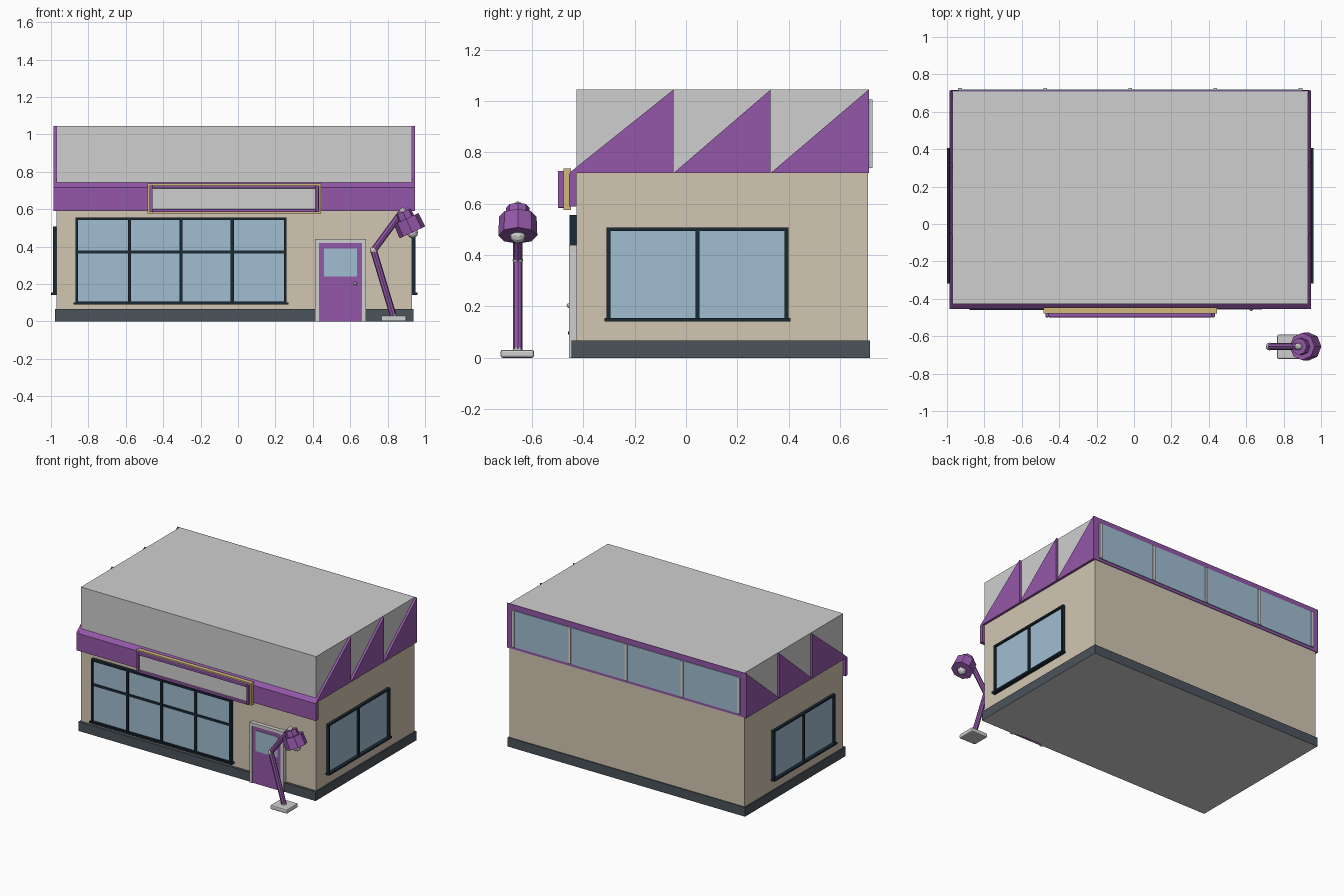
import bpy, bmesh, math
from mathutils import Vector

cube = bpy.data.objects.get("Cube")
if cube:
    bpy.data.objects.remove(cube, do_unlink=True)


def material(name, r, g, b):
    m = bpy.data.materials.new(name)
    m.use_nodes = True
    col = [(c / 255) ** 2.2 for c in (r, g, b)] + [1]
    m.diffuse_color = col
    m.node_tree.nodes["Principled BSDF"].inputs["Base Color"].default_value = col
    return m


PURPLE = material("purple", 146, 88, 167)
BEIGE = material("beige", 209, 197, 176)
GRAY = material("light gray", 206, 206, 206)
GLASS = material("window blue", 159, 188, 207)
SLATE = material("slate", 76, 84, 91)
DARK = material("dark frame", 33, 46, 56)
GOLD = material("pale gold", 207, 185, 125)


def finish(name, bm, mat):
    bmesh.ops.recalc_face_normals(bm, faces=bm.faces)
    mesh = bpy.data.meshes.new(name)
    bm.to_mesh(mesh)
    bm.free()
    mesh.materials.append(mat)
    ob = bpy.data.objects.new(name, mesh)
    bpy.context.collection.objects.link(ob)
    return ob


def boxes(name, mat, *spans, bevel=0):
    """Boxes given as (x0, x1, y0, y1, z0, z1), joined in one object."""
    bm = bmesh.new()
    for x0, x1, y0, y1, z0, z1 in spans:
        made = bmesh.ops.create_cube(bm, size=1)
        for v in made["verts"]:
            v.co = ((x0 + x1) / 2 + v.co.x * (x1 - x0),
                    (y0 + y1) / 2 + v.co.y * (y1 - y0),
                    (z0 + z1) / 2 + v.co.z * (z1 - z0))
    ob = finish(name, bm, mat)
    if bevel:
        mod = ob.modifiers.new("bevel", "BEVEL")
        mod.width, mod.segments = bevel, 2
    return ob


def extrude_x(name, mat, profiles, x0, x1):
    """Prisms with (y, z) profiles, running along x."""
    bm = bmesh.new()
    for points in profiles:
        face = bm.faces.new([bm.verts.new((x0, y, z)) for y, z in points])
        out = bmesh.ops.extrude_face_region(bm, geom=[face])
        for v in out["geom"]:
            if isinstance(v, bmesh.types.BMVert):
                v.co.x = x1
    return finish(name, bm, mat)


def tube(name, mat, a, b, r1, r2, sides=8):
    a, b = Vector(a), Vector(b)
    bm = bmesh.new()
    bmesh.ops.create_cone(bm, cap_ends=True, segments=sides, radius1=r1,
                          radius2=r2, depth=(b - a).length)
    bmesh.ops.rotate(bm, verts=bm.verts, cent=(0, 0, 0),
                     matrix=(b - a).to_track_quat("Z", "Y").to_matrix())
    bmesh.ops.translate(bm, verts=bm.verts, vec=(a + b) / 2)
    return finish(name, bm, mat)


def ball(name, mat, pos, r):
    bm = bmesh.new()
    bmesh.ops.create_icosphere(bm, subdivisions=2, radius=r)
    bmesh.ops.translate(bm, verts=bm.verts, vec=pos)
    return finish(name, bm, mat)


def frame(x0, x1, y0, y1, z0, z1, w):
    """Four bars around an opening in the xz plane."""
    return [(x0, x0 + w, y0, y1, z0, z1), (x1 - w, x1, y0, y1, z0, z1),
            (x0 + w, x1 - w, y0, y1, z0, z0 + w),
            (x0 + w, x1 - w, y0, y1, z1 - w, z1)]


# Building shell, centred a little to the right
CX, HALF, FRONT, BACK = -0.02, 0.95, -0.427, 0.708
LO, HI, EAVE, TOP = CX - HALF, CX + HALF, 0.72, 1.045
boxes("walls", BEIGE, (LO, HI, FRONT, BACK, 0.05, EAVE))
boxes("roof_box", GRAY, (LO, HI, FRONT, BACK, EAVE, TOP))
base = boxes("base_plinth", SLATE,
             (LO - 0.008, HI + 0.008, FRONT - 0.018, BACK + 0.008, 0, 0.067))
base.data.materials.append(GRAY)
for p in base.data.polygons:
    if p.normal.z < -0.5:
        p.material_index = 1

# Sawtooth side panels, one per gable
starts = (-0.455, -0.048, 0.33, BACK + 0.004)
teeth = [[(a, EAVE), (b, EAVE), (b, TOP)] for a, b in zip(starts, starts[1:])]
for side, name in ((-1, "right"), (1, "left")):
    wall = CX + side * HALF
    extrude_x(name + "_sawtooth", PURPLE, teeth, wall, wall + side * 0.017)

# Front fascia with a sloped top
extrude_x("front_fascia", PURPLE,
          [[(-0.455, 0.59), (-0.455, 0.716), (FRONT, 0.742), (FRONT, 0.59)]],
          LO - 0.017, HI + 0.017)

# Rear band of clerestory windows
boxes("rear_panel", PURPLE, (LO - 0.017, HI + 0.017, BACK, BACK + 0.005, EAVE, TOP))
boxes("rear_glass", GLASS, (-0.94, 0.9, BACK, BACK + 0.011, 0.74, 1.005))
boxes("rear_posts", GRAY, *[(CX + i * 0.455 - 0.01, CX + i * 0.455 + 0.01,
                             BACK, 0.726, 0.74, 1.005) for i in range(-2, 3)])

# Front display window
Y = -0.447
boxes("front_glass", GLASS, (-0.86, 0.25, Y + 0.005, FRONT, 0.1, 0.55))
bars = frame(-0.87, 0.26, Y - 0.006, FRONT, 0.092, 0.556, 0.014)
bars += [(x - 0.009, x + 0.009, Y - 0.004, FRONT, 0.1, 0.55)
         for x in (-0.58, -0.305, -0.03)]
bars += [(-0.86, 0.25, Y - 0.002, FRONT, 0.362, 0.378)]
bars += [(-0.88, 0.27, Y - 0.013, FRONT, 0.09, 0.102)]
boxes("front_window_frame", DARK, *bars)

# Side windows
for side, name in ((-1, "right"), (1, "left")):
    def span(depth, y0, y1, z0, z1):
        xs = sorted((CX + side * HALF, CX + side * (HALF + depth)))
        return (*xs, y0, y1, z0, z1)
    boxes(name + "_glass", GLASS, span(0.006, -0.3, 0.39, 0.15, 0.5))
    boxes(name + "_window_frame", DARK,
          span(0.02, -0.31, -0.295, 0.15, 0.507),
          span(0.02, 0.384, 0.399, 0.15, 0.507),
          span(0.02, -0.295, 0.384, 0.494, 0.507),
          span(0.018, 0.037, 0.052, 0.15, 0.5),
          span(0.03, -0.318, 0.407, 0.142, 0.155))

# Door
boxes("door_frame", GRAY, (0.412, 0.433, -0.456, FRONT, 0, 0.44),
      (0.664, 0.685, -0.456, FRONT, 0, 0.44),
      (0.433, 0.664, -0.456, FRONT, 0.419, 0.44))
boxes("door", PURPLE, (0.433, 0.664, -0.449, FRONT, 0, 0.419))
boxes("door_glass", GLASS, (0.46, 0.635, -0.453, FRONT, 0.24, 0.39))
ball("door_knob", GRAY, (0.627, -0.455, 0.203), 0.01)

# Sign board over the window
boxes("sign_surround", GOLD,
      *frame(-0.485, 0.443, -0.478, -0.447, 0.576, 0.738, 0.02))
boxes("sign_panel", GRAY, (-0.465, 0.423, -0.484, -0.45, 0.595, 0.717))
boxes("sign_rim", PURPLE,
      *frame(-0.474, 0.432, -0.499, -0.45, 0.584, 0.728, 0.017), bevel=0.004)

# Desk-lamp street light
LY = -0.655
joints = [(0.83, LY, 0.03), (0.725, LY, 0.38), (0.88, LY, 0.59)]
boxes("lamp_base", GRAY, (0.765, 0.9, -0.722, -0.592, 0, 0.031), bevel=0.008)
tube("lamp_lower_arm", PURPLE, joints[0], joints[1], 0.018, 0.018)
tube("lamp_upper_arm", PURPLE, joints[1], joints[2], 0.018, 0.018)
ball("lamp_foot_joint", GRAY, joints[0], 0.018)
ball("lamp_elbow", GRAY, joints[1], 0.021)
ball("lamp_head_joint", GRAY, joints[2], 0.019)
head, aim = Vector(joints[2]), Vector((0.42, 0, -0.91))
tube("lamp_cap", PURPLE, head + aim * 0.005, head + aim * 0.055, 0.045, 0.047)
tube("lamp_shade", PURPLE, head + aim * 0.045, head + aim * 0.125, 0.073, 0.076)
ball("lamp_bulb", GRAY, head + aim * 0.127, 0.03)
